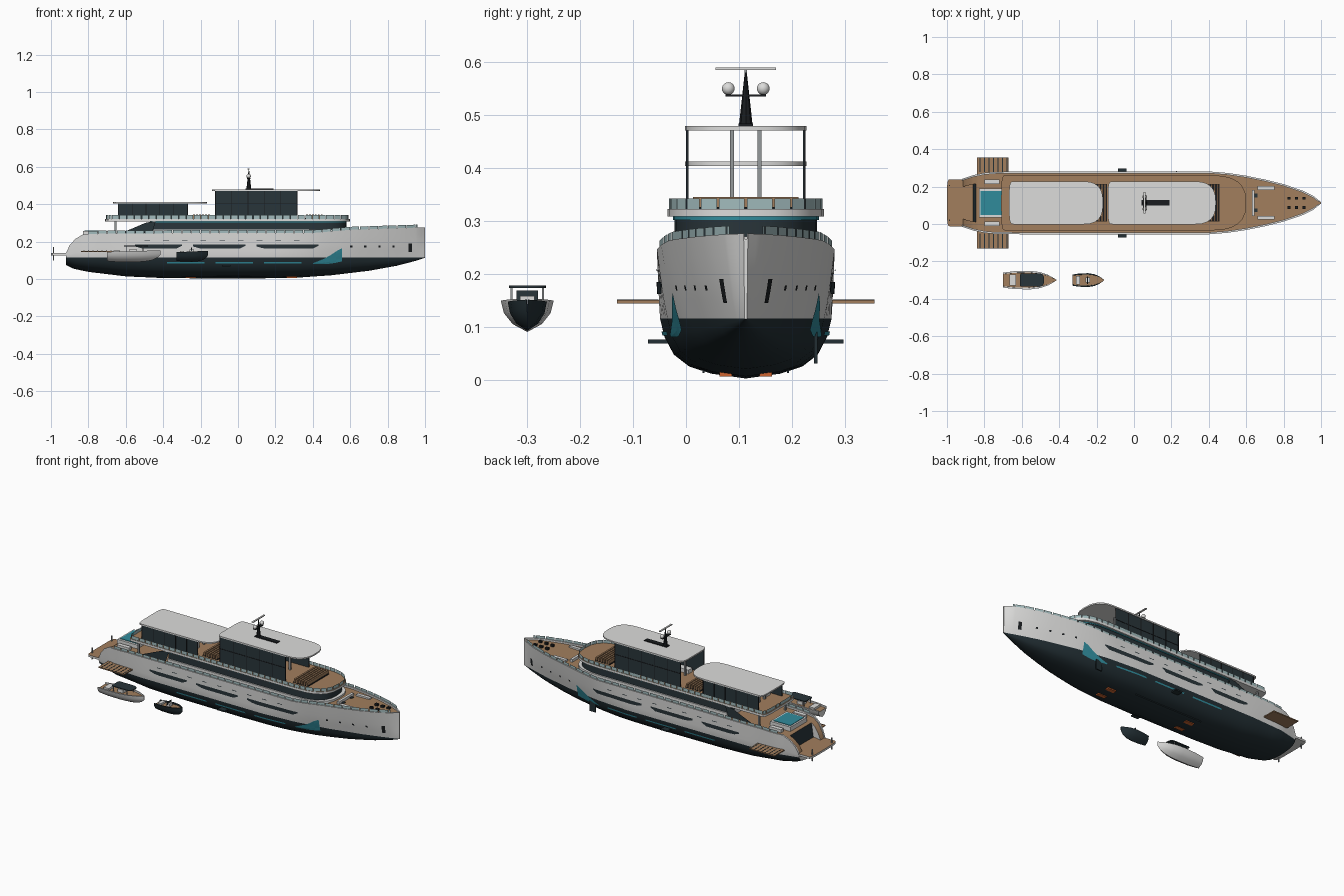
import bpy, bmesh, math
from mathutils import Vector

cube = bpy.data.objects.get("Cube")
if cube:
    bpy.data.objects.remove(cube)

CY = 0.113      # centreline of the ship
WL = 0.115      # paint line height


def colour(name, r, g, b):
    m = bpy.data.materials.new(name)
    m.use_nodes = True
    m.diffuse_color = (r, g, b, 1)
    m.node_tree.nodes["Principled BSDF"].inputs["Base Color"].default_value = (r, g, b, 1)
    return m


white = colour("white paint", .72, .72, .71)
navy = colour("dark hull paint", .016, .028, .034)
wood = colour("teak", .36, .21, .11)
teal = colour("teal", .03, .26, .33)
pane = colour("pale glass", .36, .5, .51)
smoke = colour("smoked glass", .022, .035, .042)
black = colour("black metal", .01, .012, .014)
steel = colour("grey metal", .3, .32, .33)
orange = colour("orange", .62, .13, .03)


def finish(name, bm, mats, smooth=False, dy=CY, outward=0):
    bmesh.ops.remove_doubles(bm, verts=bm.verts, dist=1e-5)
    if outward:
        bm.normal_update()
        for f in bm.faces:
            if f.normal.y * outward < 0:
                f.normal_flip()
    else:
        bmesh.ops.recalc_face_normals(bm, faces=bm.faces)
    bmesh.ops.translate(bm, verts=bm.verts, vec=(0, dy, 0))
    me = bpy.data.meshes.new(name)
    bm.to_mesh(me)
    bm.free()
    for m in mats:
        me.materials.append(m)
    ob = bpy.data.objects.new(name, me)
    bpy.context.collection.objects.link(ob)
    if smooth:
        bpy.ops.object.select_all(action='DESELECT')
        ob.select_set(True)
        bpy.context.view_layer.objects.active = ob
        bpy.ops.object.shade_smooth_by_angle(angle=math.radians(35))
    return ob


def prism(name, outline, z0, z1, mat, top=None, smooth=True, dy=CY):
    bm = bmesh.new()
    lo = [bm.verts.new((x, y, z0)) for x, y in outline]
    hi = [bm.verts.new((x, y, z1)) for x, y in outline]
    n = len(outline)
    bm.faces.new(lo[::-1])
    bm.faces.new(hi).material_index = 1 if top else 0
    for i in range(n):
        bm.faces.new((lo[i], lo[(i + 1) % n], hi[(i + 1) % n], hi[i]))
    return finish(name, bm, [mat, top or mat], smooth, dy)


def box(name, x, y, z, mat, top=None, dy=CY):
    (x0, x1), (y0, y1), (z0, z1) = x, y, z
    return prism(name, [(x0, y0), (x1, y0), (x1, y1), (x0, y1)], z0, z1, mat, top, False, dy)


def pair(name, x, y, z, mat, top=None):
    box("left_" + name, x, y, z, mat, top)
    box("right_" + name, x, (-y[1], -y[0]), z, mat, top)


def plan(x0, x1, h, front, aft, power=.75, n=12):
    """Deck outline with rounded ends."""
    pts = []
    for end, r, s, p in ((x1, front, 1, power), (x0, aft, -1, .45)):
        for i in range(n + 1):
            a = -math.pi / 2 + math.pi * i / n
            c, v = max(math.cos(a), 0) ** p, math.sin(a)
            pts.append((end - s * r + s * r * c, s * h * math.copysign(abs(v) ** p, v)))
    return pts


def lerp(table, x):
    for (a, va), (b, vb) in zip(table, table[1:]):
        if x <= b:
            return va + (vb - va) * max(0, (x - a) / (b - a))
    return table[-1][1]


def loft(name, stations, mats, rule, dy=CY):
    """Skin mirrored half sections: stations = [(x, [(y, z), ...])]."""
    bm = bmesh.new()
    rings = []
    for x, half in stations:
        ring = half + [(-y, z) for y, z in half[-2:0:-1]]
        rings.append([bm.verts.new((x, y, z)) for y, z in ring])
    n, m = len(rings[0]), len(stations[0][1]) - 1
    for i in range(len(rings) - 1):
        for j in range(n):
            k = (j + 1) % n
            f = bm.faces.new((rings[i][j], rings[i][k], rings[i + 1][k], rings[i + 1][j]))
            f.material_index = rule(j if j < m else n - 1 - j, stations[i][0])
    bm.faces.new(rings[0])
    bm.faces.new(rings[-1][::-1])
    return finish(name, bm, mats, True, dy)


# Hull lines: half width at deck and paint line, keel and sheer heights
DECK = [(-.92, .128), (-.86, .148), (-.78, .165), (-.6, .168), (.4, .168), (.5, .16), (.6, .145),
        (.7, .125), (.8, .1), (.9, .066), (.96, .036), (1, .004)]
LINE = [(-.92, .124), (-.8, .152), (-.6, .162), (.2, .162), (.4, .148), (.6, .116), (.8, .067), (.9, .036), (1, .002)]
KEEL = [(-.92, .075), (-.88, .055), (-.8, .038), (-.6, .014), (-.4, .005), (0, .002), (.3, .006), (.5, .02),
        (.7, .044), (.85, .071), (.95, .097), (1, .114)]
SHEER = [(-.92, .138), (-.9, .18), (-.87, .214), (-.83, .238), (-.7, .244), (.4, .246), (.6, .263), (1, .276)]
BILGE = [(0, 0), (.08, .4), (.2, .66), (.4, .84), (.7, .95), (1, 1)]


def half_width(x, z):
    k, s, w, l = (lerp(t, x) for t in (KEEL, SHEER, DECK, LINE))
    if z < WL:
        return l * lerp(BILGE, (z - k) / (WL - k))
    return l + (w - l) * min(1, (z - WL) / (s - WL)) ** .8


def hull_section(x):
    k, s, w = lerp(KEEL, x), lerp(SHEER, x), lerp(DECK, x)
    pts = [(half_width(x, k + t * (WL - k)), k + t * (WL - k)) for t, _ in BILGE]
    pts += [(half_width(x, WL + u * (s - WL)), WL + u * (s - WL)) for u in (.25, .5, .75, 1)]
    rim = max(w - .01, w * .5)
    deck = s - .01
    well = deck if x > -.85 else .13
    return pts + [(rim, s), (rim, deck), (rim * .72, deck), (rim * .72, well), (0, well)]


def hull_colour(j, x):
    if j < 5:
        return 1
    if j == 13 and -.87 < x < -.85:
        return 3
    return 2 if j in (11, 13) else 0


xs = sorted({-.92, -.91, -.9, -.885, -.87, -.86, -.845, -.83, .96, .98, 1} | {round(-.8 + .05 * i, 2) for i in range(36)})
loft("hull", [(x, hull_section(x)) for x in xs], [white, navy, wood, smoke], hull_colour)


def patch(name, rows, mat):
    """Thin painted shape laid on both hull sides: rows = [(x, z low, z high)]."""
    for side, tag in ((1, "left_"), (-1, "right_")):
        bm = bmesh.new()
        cols = []
        steps = max(1, round((rows[-1][0] - rows[0][0]) / .03))
        for i in range(steps + 1):
            x = rows[0][0] + (rows[-1][0] - rows[0][0]) * i / steps
            a, b = lerp([r[:2] for r in rows], x), lerp([(r[0], r[2]) for r in rows], x)
            zs = [a + (b - a) * q / 4 for q in range(5)]
            cols.append([bm.verts.new((x, side * (half_width(x, z) + .003), z)) for z in zs])
        for c, d in zip(cols, cols[1:]):
            for q in range(4):
                bm.faces.new((c[q], d[q], d[q + 1], c[q + 1]))
        finish(tag + name, bm, [mat], outward=side)


# Hull windows, portholes, anchor pockets and teal accents
for i, (a, b) in enumerate(((-.55, -.3), (-.24, .04), (.1, .43))):
    patch(f"hull_window_{i}", [(a, .174, .184), (a + .04, .162, .184), (b - .03, .162, .184), (b, .178, .184)], smoke)
for i in range(4):
    x = .6 + .075 * i
    patch(f"porthole_{i}", [(x, .168, .178), (x + .012, .168, .178)], black)
for i in range(9):
    x = -.5 + .1 * i
    patch(f"upper_porthole_{i}", [(x, .205, .209), (x + .03, .205, .209)], smoke)
patch("anchor_pocket", [(.912, .145, .19), (.93, .145, .19)], black)
patch("teal_flash", [(.4, .08, .084), (.46, .08, .108), (.5, .082, .13), (.53, .088, .152), (.555, .094, .164)], teal)
for i, x in enumerate((-.38, -.12, .14)):
    patch(f"teal_stripe_{i}", [(x, .083, .091), (x + .2, .083, .091)], teal)

# Underwater gear
pair("stabiliser", (-.085, -.04), (.14, .185), (.068, .076), navy)
box("hanging_fin", (.43, .47), (.129, .136), (.03, .09), navy)
for i, x in enumerate((-.28, .26)):
    pair(f"intake_{i}", (x, x + .055), (.026, .05), (.006, .016), orange)
pair("bilge_keel", (-.3, .15), (.078, .082), (.012, .03), navy)

# Swim platform, fold-down terraces with plank gaps
prism("swim_platform", plan(-1, -.86, .126, .01, .02), .126, .138, white, wood)
pair("platform_post", (-.99, -.984), (.09, .096), (.1, .17), steel)
pair("terrace", (-.84, -.67), (.15, .243), (.144, .15), wood)
for i in range(7):
    x = -.825 + i * .024
    pair(f"terrace_gap_{i}", (x, x + .004), (.165, .243), (.15, .151), navy)


def rail(name, points, height):
    """Row of upright glass panels with small gaps, along a path."""
    bm = bmesh.new()
    for p, q in zip(points, points[1:]):
        p, q = Vector(p), Vector(q)
        for k in range(n := max(1, round((q - p).length / .04))):
            a, b = p.lerp(q, (k + .04) / n), p.lerp(q, (k + .96) / n)
            up = Vector((0, 0, height))
            bm.faces.new([bm.verts.new(v) for v in (a, b, b + up, a + up)])
    finish(name, bm, [pane])


for side, tag in ((1, "left"), (-1, "right")):
    path = [(x, side * (lerp(DECK, x) - .005), lerp(SHEER, x)) for x in xs if -.82 < x < .97]
    rail(tag + "_bulwark_rail", path, .016)

# Main deckhouse and the deck above it
prism("deckhouse_coaming", plan(-.46, .6, .143, .2, .02), .23, .264, white)
prism("deckhouse_glass", plan(-.46, .58, .135, .2, .02), .264, .302, smoke)
prism("deckhouse_brow", plan(-.47, .58, .138, .2, .02), .302, .308, teal)
edge = plan(-.71, .6, .148, .2, .03)
prism("upper_deck", edge, .308, .322, white, wood)
rim = plan(-.705, .595, .145, .197, .03)
rail("upper_deck_rail", [(x, y, .322) for x, y in rim + rim[:1]], .02)
for side, tag in ((1, "left"), (-1, "right")):
    bm = bmesh.new()
    wing = ((-.62, .247), (-.46, .247), (-.44, .308), (-.49, .302))
    bm.faces.new([bm.verts.new((x, side * .143, z)) for x, z in wing])
    finish(tag + "_sloped_wing", bm, [smoke], outward=side)
pair("aft_deck_post", (-.66, -.65), (.12, .13), (.236, .308), steel)

# Pool and aft deck
box("pool_surround", (-.83, -.695), (-.078, .078), (.23, .256), white)
box("pool_water", (-.82, -.708), (-.064, .064), (.256, .259), teal)
pair("aft_sofa", (-.8, -.72), (.1, .125), (.232, .25), white)


def pavilion(name, x0, x1, roof0, roof1, top, front, panels, bars):
    """Roof on columns with glazed sides, open at both ends."""
    prism(name + "_roof", plan(roof0, roof1, .115, front, .03), top - .008, top, white)
    pair(name + "_screen", (x0, x1), (.108, .111), (.322, top - .008), smoke)
    for i in range(panels + 1):
        x = x0 + (x1 - x0) * i / panels
        pair(f"{name}_mullion_{i}", (x - .002, x + .002), (.11, .113), (.322, top - .008), black)
    for z in bars:
        pair(f"{name}_bar_{z}", (x0, x1), (.11, .113), (z, z + .003), black)
    for i, f in enumerate((.15, .85)):
        x = x0 + (x1 - x0) * f
        pair(f"{name}_column_{i}", (x - .006, x + .006), (.022, .03), (.322, top - .008), steel)
    pair(name + "_sofa", (x0 + .06, x0 + .16), (.05, .09), (.322, .345), white)
    # Slatted seating under the front of the roof
    for i in range(6):
        x = roof1 - .075 + i * .016
        box(f"{name}_slat_{i}", (x, x + .01), (-.1, .1), (.322, .345), wood)
    box(name + "_slat_base", (roof1 - .08, roof1 + .02), (-.1, .1), (.322, .326), black)


pavilion("aft_pavilion", -.64, -.27, -.668, -.165, .412, .11, 5, ())
pavilion("forward_pavilion", -.12, .315, -.14, .438, .479, .12, 5, (.4,))

# Mast with radar bar and domes
box("mast_base", (.04, .19), (-.014, .014), (.479, .484), black)
bm = bmesh.new()
bmesh.ops.create_cone(bm, cap_ends=True, segments=8, radius1=.013, radius2=.002, depth=.1)
bmesh.ops.translate(bm, verts=bm.verts, vec=(.058, 0, .53))
finish("mast", bm, [black], True)
box("mast_crossbar", (.048, .066), (-.038, .038), (.535, .539), black)
box("radar_bar", (.052, .062), (-.057, .057), (.585, .59), white)
box("radar_pin", (.055, .059), (-.002, .002), (.57, .586), steel)
for side, tag in ((1, "left"), (-1, "right")):
    bm = bmesh.new()
    bmesh.ops.create_uvsphere(bm, u_segments=16, v_segments=10, radius=.012)
    bmesh.ops.translate(bm, verts=bm.verts, vec=(.057, side * .033, .55))
    finish(tag + "_radar_dome", bm, [white], True)

# Foredeck fittings
pair("foredeck_locker", (.66, .75), (.07, .09), (.252, .266), white)
pair("foredeck_hatch", (.64, .66), (.03, .05), (.25, .258), smoke)
for i, x in enumerate((.82, .86, .9)):
    pair(f"windlass_{i}", (x, x + .018), (.018, .032), (.258, .274), black)
box("foredeck_seat", (.63, .645), (-.07, .07), (.25, .27), white)


def tender(name, x0, x1, y, half, z0, z1, paint):
    """Small launch with a pointed bow, recessed teak floor and canopy."""
    stations = []
    for t, w, k in ((0, .8, .1), (.2, .95, .02), (.5, 1, 0), (.7, .85, .06), (.85, .55, .2), (.95, .22, .45), (1, .03, .7)):
        b, d, s = half * w, z1 - z0, z1 + .008 * t
        k = z0 + k * d
        stations.append((x0 + (x1 - x0) * t, [(0, k), (b * .55, k + (s - k) * .25), (b * .88, k + (s - k) * .6),
                                              (b, s), (b * .82, s), (b * .8, s - .008), (0, s - .008)]))
    loft(name + "_hull", stations, [paint, wood], lambda j, x: 1 if j > 4 else 0, y)
    L, h = x1 - x0, half * .6
    box(name + "_console", (x0 + L * .42, x0 + L * .55), (-h * .6, h * .6), (z1 - .01, z1 + .015), white, dy=y)
    box(name + "_seat", (x0 + L * .12, x0 + L * .24), (-h, h), (z1 - .01, z1 + .006), white, dy=y)
    return L, h


L, h = tender("launch", -.7, -.415, -.3, .05, .09, .145, white)
prism("launch_canopy", plan(-.61, -.48, .035, .03, .01), .173, .178, smoke, dy=-.3)
for i, x in enumerate((-.6, -.51)):
    for s in (-1, 1):
        box(f"launch_canopy_post_{i}", (x, x + .004), (s * .03 - .002, s * .03 + .002), (.135, .173), steel, dy=-.3)
tender("dinghy", -.33, -.16, -.3, .037, .092, .143, navy)
box("dinghy_windscreen", (-.25, -.246), (-.02, .02), (.15, .168), smoke, dy=-.3)
